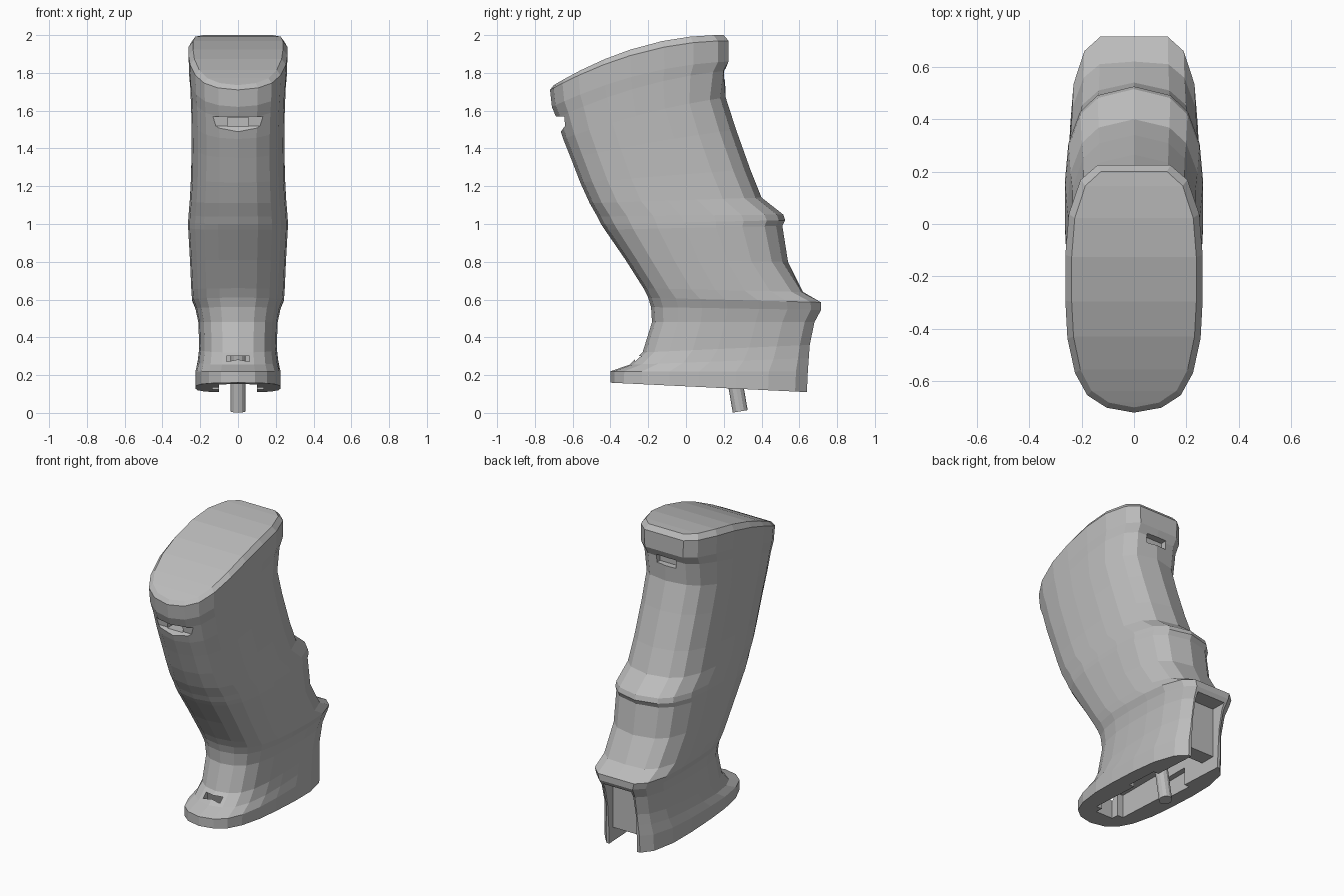
import bpy, bmesh
from math import atan2
from mathutils import Vector, Matrix

if "Cube" in bpy.data.objects:
    bpy.data.objects.remove(bpy.data.objects["Cube"], do_unlink=True)

grey = bpy.data.materials.new("mid grey")
grey.use_nodes = True
grey.diffuse_color = (0.5, 0.5, 0.5, 1)
grey.node_tree.nodes["Principled BSDF"].inputs["Base Color"].default_value = grey.diffuse_color


def make(name, bm):
    """Turn a bmesh into a grey, flat shaded object."""
    bmesh.ops.recalc_face_normals(bm, faces=bm.faces[:])
    mesh = bpy.data.meshes.new(name)
    bm.to_mesh(mesh)
    bm.free()
    mesh.materials.append(grey)
    obj = bpy.data.objects.new(name, mesh)
    bpy.context.collection.objects.link(obj)
    return obj


# Half cross-section: share of half width, position from front to back
HALF = [(0, -1), (.4, -.96), (.68, -.86), (.86, -.68), (.97, -.4), (1, -.1),
        (1, .25), (.95, .55), (.78, .8), (.53, .93), (0, 1)]

# Rings from bottom to top: front y, front z, back y, back z, half width
RINGS = [
    (-.4, .16, .64, .11, .225),     # base flange
    (-.4, .22, .645, .22, .225),
    (-.3, .255, .65, .29, .213),    # neck
    (-.23, .32, .655, .36, .205),
    (-.18, .48, .68, .48, .21),
    (-.185, .56, .715, .545, .225),  # lower ridge
    (-.2, .61, .715, .585, .243),
    (-.225, .66, .62, .64, .247),
    (-.32, .81, .54, .8, .254),
    (-.43, .97, .51, .99, .264),    # upper ridge
    (-.45, 1, .525, 1.02, .264),
    (-.47, 1.04, .515, 1.05, .262),
    (-.51, 1.11, .4, 1.14, .255),   # handle
    (-.56, 1.22, .34, 1.29, .248),
    (-.61, 1.35, .265, 1.5, .246),
    (-.65, 1.45, .21, 1.67, .247),
    (-.685, 1.56, .205, 1.81, .252),
    (-.71, 1.62, .225, 1.86, .258),  # rim
    (-.72, 1.71, .225, 1.97, .262),
    (-.7, 1.735, .2, 2, .238),
]


def ring_points(front_y, front_z, back_y, back_z, width):
    """Cross-section whose back is round on the handle and flat at both ends,
    and which bows upward toward the domed top."""
    front, back = Vector((0, front_y, front_z)), Vector((0, back_y, back_z))
    rounded = max(0, min(1, (back_z - .59) / .15, (1.86 - back_z) / .2))
    bow = max(0, front_z - 1.3) * .16
    half = []
    for share, arc in HALF:
        flat = min(1, arc * 1.1) if arc > 0 else arc
        s = flat + (arc - flat) * rounded
        point = front.lerp(back, (s + 1) / 2)
        half.append(point + Vector((share * width, 0, bow * (1 - s * s))))
    return half + [Vector((-p.x, p.y, p.z)) for p in half[-2:0:-1]]


# Grip body: loft through the rings, then close both ends with cross strips
bm = bmesh.new()
loops = [[bm.verts.new(p) for p in ring_points(*ring)] for ring in RINGS]
for low, high in zip(loops, loops[1:]):
    for i in range(len(low)):
        bm.faces.new((low[i - 1], low[i], high[i], high[i - 1]))
for loop in (loops[0], loops[-1]):
    for i in range(len(HALF) - 1):
        strip = [loop[i], loop[i + 1], loop[-i - 1], loop[-i]]
        bm.faces.new(list(dict.fromkeys(strip)))
grip = make("grip_body", bm)


def cut(profile, half_width):
    """Cut a prism with a side profile of (y, z) points through the grip."""
    prism = bmesh.new()
    left, right = [[prism.verts.new((x, y, z)) for y, z in profile]
                   for x in (half_width, -half_width)]
    prism.faces.new(left)
    prism.faces.new(right)
    for i in range(len(profile)):
        prism.faces.new((left[i - 1], left[i], right[i], right[i - 1]))
    cutter = make("cutter", prism)
    cutter.hide_render = True
    mod = grip.modifiers.new("cut", "BOOLEAN")
    mod.operation, mod.solver, mod.object = "DIFFERENCE", "EXACT", cutter
    bpy.context.view_layer.objects.active = grip
    bpy.ops.object.modifier_apply(modifier=mod.name)
    bpy.data.objects.remove(cutter, do_unlink=True)


def box(front, back, bottom, top):
    return [(front, bottom), (back, bottom), (back, top), (front, top)]


# Front latch notch with its inner pocket
cut([(-.8, 1.57), (-.645, 1.57), (-.64, 1.52), (-.665, 1.485), (-.8, 1.44)], .16)
cut(box(-.7, -.57, 1.515, 1.565), .055)
# Back notch below the rim
cut(box(.165, .3, 1.765, 1.82), .07)
# Back recess
cut(box(.6, .9, 0, .52), .1)
# Bottom channel with a narrower front end and a wider middle
cut([(-.22, 0), (.9, 0), (.9, .2), (.5, .2), (.5, .3), (-.22, .3)], .1)
cut(box(-.27, -.2, 0, .3), .06)
cut(box(.12, .34, 0, .24), .135)

# Tilted pin under the base
pin_bottom, pin_top = Vector((0, .287, .008)), Vector((0, .235, .31))
axis = pin_top - pin_bottom
bm = bmesh.new()
bmesh.ops.create_cone(bm, cap_ends=True, segments=12, radius1=.04, radius2=.04,
                      depth=axis.length)
tilt = Matrix.Rotation(atan2(-axis.y, axis.z), 4, "X")
centre = Matrix.Translation((pin_bottom + pin_top) / 2)
bmesh.ops.transform(bm, matrix=centre @ tilt, verts=bm.verts)
make("base_pin", bm)
